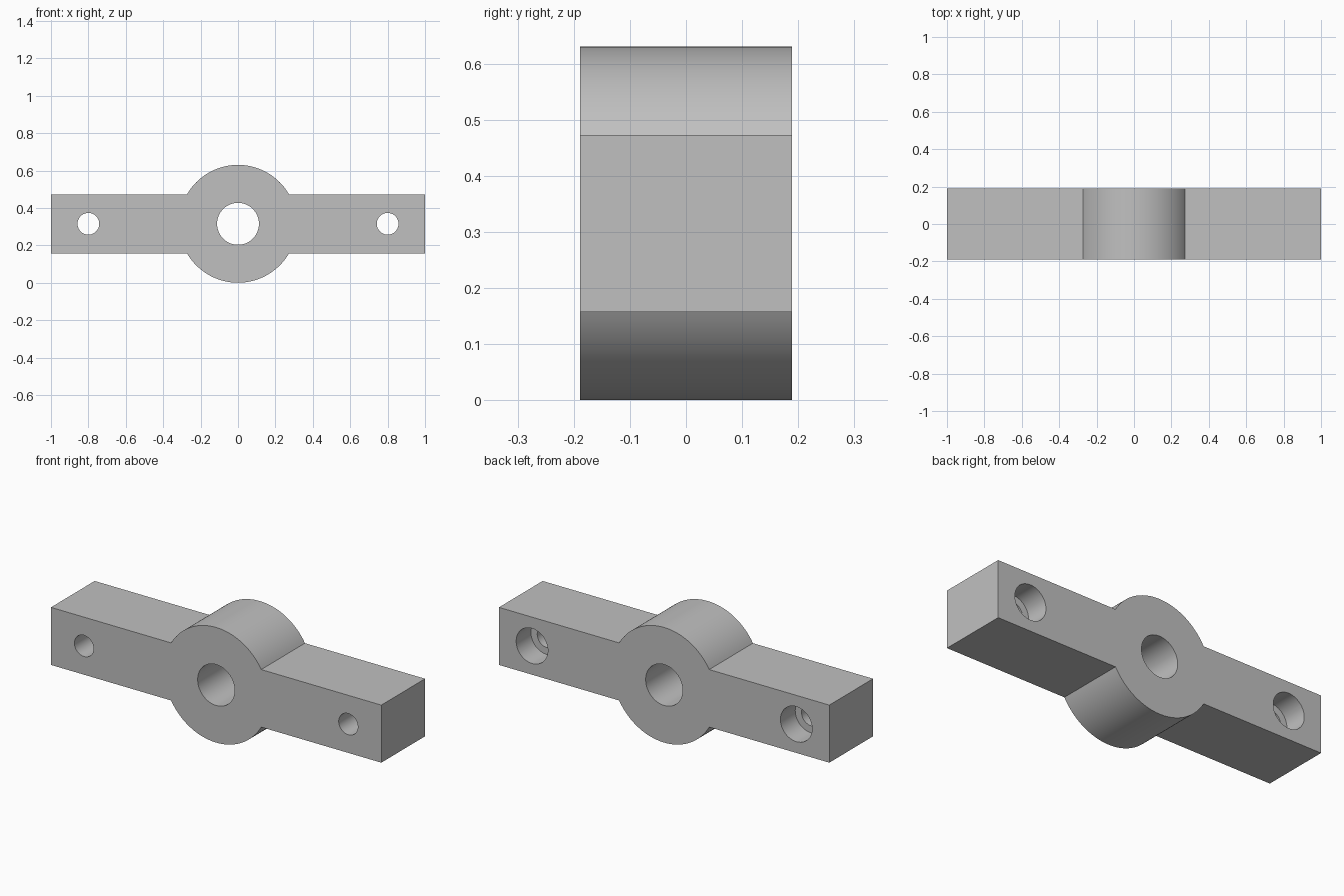
import bpy, bmesh, math
from mathutils import Matrix, Vector

if "Cube" in bpy.data.objects:
    bpy.data.objects.remove(bpy.data.objects["Cube"], do_unlink=True)

HUB_R = 0.315        # hub radius, also height of its centre
ARM_H = HUB_R / 2    # half height of the arms
DEPTH = 0.189        # half depth of the whole part
BOLT_X = 0.8

grey = bpy.data.materials.new("plain_grey")
grey.use_nodes = True
colour = (0.53, 0.53, 0.53, 1)
grey.diffuse_color = colour
grey.node_tree.nodes["Principled BSDF"].inputs["Base Color"].default_value = colour


def make_object(name, bm):
    bmesh.ops.recalc_face_normals(bm, faces=bm.faces)
    mesh = bpy.data.meshes.new(name)
    bm.to_mesh(mesh)
    bm.free()
    mesh.materials.append(grey)
    obj = bpy.data.objects.new(name, mesh)
    bpy.context.collection.objects.link(obj)
    return obj


def cut_hole(target, x, radius, y0, y1):
    """Cut a round hole running along y from y0 to y1."""
    bm = bmesh.new()
    place = Matrix.Translation((x, (y0 + y1) / 2, HUB_R)) @ Matrix.Rotation(math.pi / 2, 4, "X")
    bmesh.ops.create_cone(bm, cap_ends=True, segments=64, radius1=radius,
                          radius2=radius, depth=y1 - y0, matrix=place)
    cutter = make_object("hole_cutter", bm)
    cutter.hide_render = True
    mod = target.modifiers.new("hole", "BOOLEAN")
    mod.operation = "DIFFERENCE"
    mod.solver = "EXACT"
    mod.object = cutter
    bpy.context.view_layer.objects.active = target
    bpy.ops.object.modifier_apply(modifier=mod.name)
    bpy.data.objects.remove(cutter, do_unlink=True)


# Outline: round hub with an arm on each side, extruded along y
arc = [math.radians(30 + 120 * i / 48) for i in range(49)]
upper = [(1, ARM_H)] + [(HUB_R * math.cos(a), HUB_R * math.sin(a)) for a in arc] + [(-1, ARM_H)]
outline = upper + [(-x, -z) for x, z in upper]
bm = bmesh.new()
face = bm.faces.new([bm.verts.new((x, -DEPTH, HUB_R + z)) for x, z in outline])
extruded = bmesh.ops.extrude_face_region(bm, geom=[face])["geom"]
bmesh.ops.translate(bm, vec=Vector((0, 2 * DEPTH, 0)),
                    verts=[v for v in extruded if isinstance(v, bmesh.types.BMVert)])
bracket = make_object("hub_with_arms", bm)

# Centre bore, then bolt holes counterbored from the back
cut_hole(bracket, 0, 0.112, -0.3, 0.3)
for side in (-1, 1):
    cut_hole(bracket, side * BOLT_X, 0.058, -0.3, 0.3)
    cut_hole(bracket, side * BOLT_X, 0.096, DEPTH - 0.128, 0.3)

# Smooth round walls, sharp edges elsewhere
bpy.ops.object.select_all(action="DESELECT")
bracket.select_set(True)
bpy.context.view_layer.objects.active = bracket
bpy.ops.object.shade_smooth_by_angle(angle=math.radians(30))
